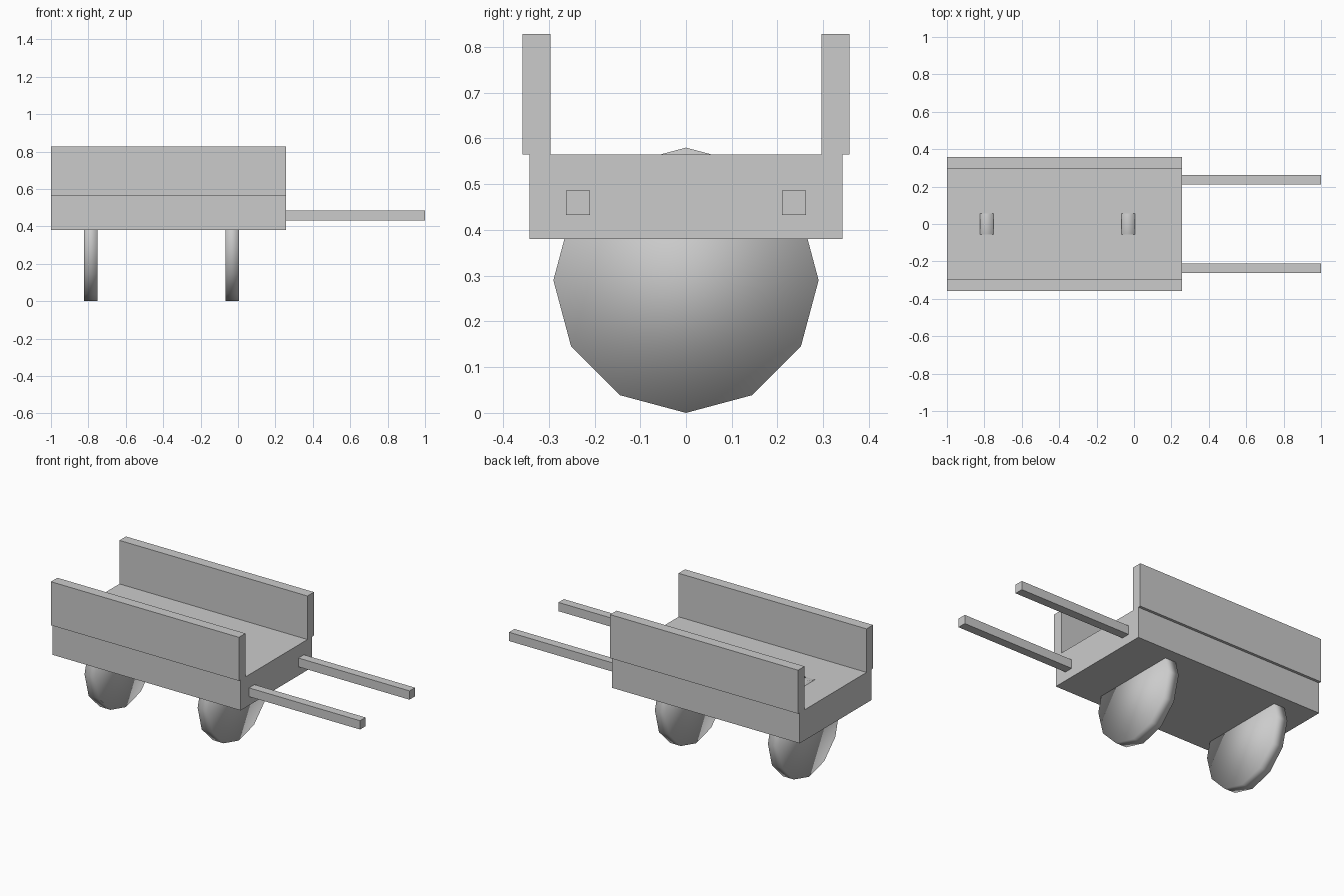
import bpy
import math

cube = bpy.data.objects.get("Cube")
if cube:
    bpy.data.objects.remove(cube, do_unlink=True)

# One plain grey for the whole cart
grey = bpy.data.materials.new("plain grey")
grey.use_nodes = True
colour = (0.6, 0.6, 0.6, 1)
grey.diffuse_color = colour
grey.node_tree.nodes["Principled BSDF"].inputs["Base Color"].default_value = colour


def box(name, low, high):
    """Box between two opposite corners."""
    centre = [(a + b) / 2 for a, b in zip(low, high)]
    bpy.ops.mesh.primitive_cube_add(size=1, location=centre)
    ob = bpy.context.object
    ob.name = name
    ob.scale = [b - a for a, b in zip(low, high)]
    bpy.ops.object.transform_apply(location=False, rotation=False, scale=True)
    ob.data.materials.append(grey)
    return ob


def wheel(name, x, radius=0.29, width=0.072):
    """Twelve-sided, fully smooth-shaded wheel turning about the x axis."""
    bpy.ops.mesh.primitive_cylinder_add(
        vertices=12, radius=radius, depth=width,
        location=(x, 0, radius), rotation=(0, math.pi / 2, 0))
    ob = bpy.context.object
    ob.name = name
    bpy.ops.object.shade_smooth()
    ob.data.materials.append(grey)
    return ob


# Thick flat bed
BACK, FRONT, DECK = -1, 0.257, 0.565
box("bed", (BACK, -0.342, 0.38), (FRONT, 0.342, DECK))

# Side boards overhang the bed a little, handles stick out of its end
for side, s in (("left", 1), ("right", -1)):
    y0, y1 = sorted((s * 0.296, s * 0.358))
    box(side + "_side_board", (BACK, y0, DECK), (FRONT, y1, 0.828))
    y0, y1 = sorted((s * 0.21, s * 0.262))
    box(side + "_handle", (FRONT - 0.02, y0, 0.433), (1, y1, 0.486))

# Two wheels in line under the bed, their tops just breaking through it
wheel("rear_wheel", -0.787)
wheel("front_wheel", -0.031)
